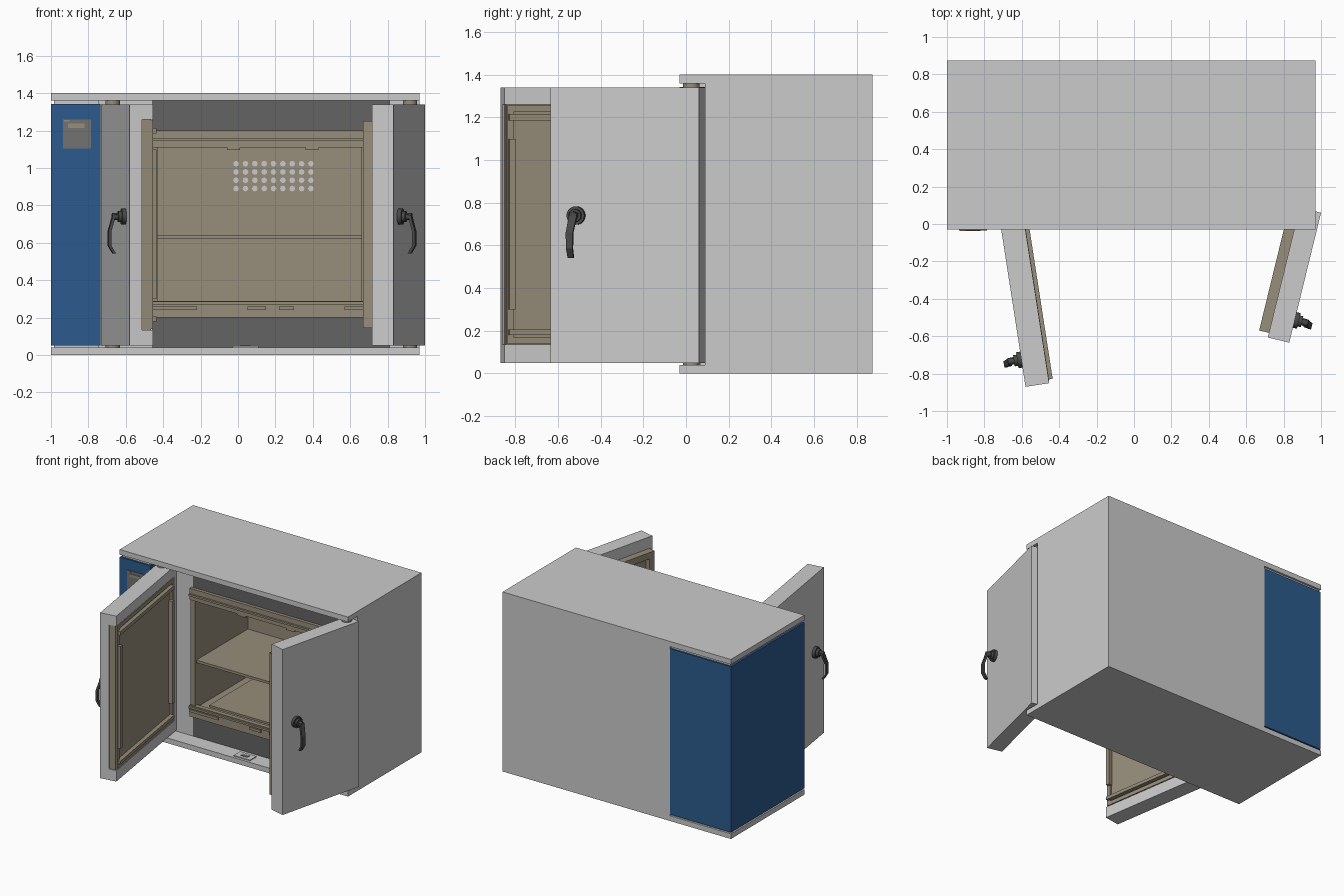
import bpy, bmesh, math
from mathutils import Matrix, Vector

if "Cube" in bpy.data.objects:
    bpy.data.objects.remove(bpy.data.objects["Cube"])


def material(name, rgb):
    m = bpy.data.materials.new(name)
    m.diffuse_color = (*rgb, 1)
    m.use_nodes = True
    m.node_tree.nodes["Principled BSDF"].inputs["Base Color"].default_value = m.diffuse_color
    return m


LIGHT = material("light grey", (0.60, 0.60, 0.60))
DARK = material("dark grey", (0.125, 0.125, 0.125))
TAN = material("tan", (0.31, 0.27, 0.195))
BLUE = material("blue", (0.025, 0.105, 0.27))
BLACK = material("charcoal", (0.065, 0.065, 0.065))
MID = material("panel grey", (0.17, 0.17, 0.17))
IDENT = Matrix.Identity(4)


def finish(name, bm, mat, frame=IDENT, smooth=False):
    bm.transform(frame)
    bmesh.ops.recalc_face_normals(bm, faces=bm.faces)
    me = bpy.data.meshes.new(name)
    bm.to_mesh(me)
    bm.free()
    me.materials.append(mat)
    ob = bpy.data.objects.new(name, me)
    bpy.context.collection.objects.link(ob)
    if smooth:
        bpy.ops.object.select_all(action='DESELECT')
        ob.select_set(True)
        bpy.context.view_layer.objects.active = ob
        bpy.ops.object.shade_smooth_by_angle(angle=math.radians(35))
    return ob


def boxes(name, mat, spans, frame=IDENT):
    """One object from boxes given as (x0, x1, y0, y1, z0, z1)."""
    bm = bmesh.new()
    for x0, x1, y0, y1, z0, z1 in spans:
        m = Matrix.Translation(((x0 + x1) / 2, (y0 + y1) / 2, (z0 + z1) / 2)) \
            @ Matrix.Diagonal((x1 - x0, y1 - y0, z1 - z0, 1))
        bmesh.ops.create_cube(bm, size=1, matrix=m)
    return finish(name, bm, mat, frame)


def cylinders(name, mat, items, frame=IDENT, sides=24, smooth=True):
    """One object from cylinders given as (start, end, radius)."""
    bm = bmesh.new()
    for a, b, r in items:
        a, b = Vector(a), Vector(b)
        d = b - a
        m = Matrix.Translation((a + b) / 2) @ d.to_track_quat('Z', 'Y').to_matrix().to_4x4()
        bmesh.ops.create_cone(bm, cap_ends=True, segments=sides, radius1=r, radius2=r,
                              depth=d.length, matrix=m)
    return finish(name, bm, mat, frame, smooth)


def ring(x0, x1, z0, z1, t, y0, y1):
    """Four boxes forming a rectangular frame in the xz plane."""
    return [(x0, x1, y0, y1, z1 - t, z1), (x0, x1, y0, y1, z0, z0 + t),
            (x0, x0 + t, y0, y1, z0 + t, z1 - t), (x1 - t, x1, y0, y1, z0 + t, z1 - t)]


# Outer shell
boxes("top_slab", LIGHT, [(-1, 0.97, -0.03, 0.875, 1.36, 1.40)])
boxes("bottom_slab", LIGHT, [(-1, 0.97, -0.03, 0.875, 0, 0.04)])
boxes("right_wall", LIGHT, [(0.81, 0.97, 0.09, 0.84, 0.04, 1.36)])
boxes("back_wall", LIGHT, [(-0.475, 0.97, 0.84, 0.875, 0.04, 1.36)])
boxes("left_core", LIGHT, [(-0.985, -0.745, -0.015, 0.1, 0.04, 1.36),
                           (-0.985, -0.46, 0.1, 0.86, 0.04, 1.36)])

# Blue machine compartment cladding
boxes("blue_side_cladding", BLUE, [(-1, -0.735, -0.03, 0.873, 0.05, 1.342),
                                   (-0.735, -0.475, 0.8, 0.873, 0.05, 1.342)])

# Control panel on the blue front
boxes("control_panel", MID, [(-0.935, -0.785, -0.034, -0.028, 1.105, 1.26)])
boxes("control_display", TAN, [(-0.91, -0.82, -0.038, -0.033, 1.215, 1.238),
                               (-0.93, -0.90, -0.037, -0.033, 1.248, 1.256)])

# Dark front surround, with the chamber opening left free
boxes("front_surround", DARK, [
    (-0.46, 0.81, 0.10, 0.13, 1.15, 1.36), (-0.46, 0.81, 0.10, 0.13, 0.04, 0.25),
    (-0.46, -0.44, 0.10, 0.13, 0.25, 1.15), (0.68, 0.81, 0.10, 0.13, 0.25, 1.15)])

# Chamber lining
boxes("chamber_walls", TAN, [
    (-0.45, 0.68, 0.74, 0.76, 0.25, 1.15),
    (-0.45, -0.43, 0.09, 0.74, 0.25, 1.15), (0.66, 0.68, 0.09, 0.74, 0.25, 1.15),
    (-0.43, 0.66, 0.09, 0.74, 1.13, 1.15), (-0.43, 0.66, 0.09, 0.74, 0.25, 0.27)])
boxes("shelf", TAN, [(-0.43, 0.66, 0.10, 0.735, 0.62, 0.64)])
boxes("chamber_floor_tray", TAN, [(-0.36, 0.59, 0.16, 0.70, 0.27, 0.285)])
cylinders("vent_holes", LIGHT,
          [((-0.01 + 0.05 * i, 0.742, 0.89 + 0.0443 * j), (-0.01 + 0.05 * i, 0.736, 0.89 + 0.0443 * j), 0.0155)
           for i in range(9) for j in range(4)], sides=8, smooth=False)

# Rails and posts around the opening
boxes("opening_frame", TAN, [
    (-0.47, 0.70, 0.075, 0.11, 1.11, 1.20), (-0.47, 0.70, 0.06, 0.08, 1.145, 1.16),
    (-0.47, 0.70, 0.075, 0.11, 0.20, 0.29), (-0.47, 0.70, 0.06, 0.08, 0.27, 0.285),
    (-0.47, -0.43, 0.085, 0.11, 0.29, 1.11), (0.66, 0.70, 0.085, 0.11, 0.29, 1.11)]
    + [(x, x + 0.07, 0.08, 0.10, 1.095, 1.115) for x in (-0.06, 0.36)]
    + [(a, b, 0.065, 0.08, 0.24, 0.26)
       for a, b in ((-0.47, -0.22), (0.05, 0.15), (0.22, 0.30), (0.57, 0.70))])

# Latch plate on the bottom slab
boxes("latch_plate", LIGHT, [(-0.03, 0.11, -0.01, 0.07, 0.038, 0.047)])
boxes("latch_slot", MID, [(0.01, 0.07, 0.015, 0.045, 0.046, 0.05)])

# Hinge posts
for side, x in (("left", -0.67), ("right", 0.92)):
    cylinders(side + "_hinge_post", TAN, [((x, 0.025, 0.04), (x, 0.025, 1.36), 0.038)])


def door_frame(corner, free):
    """Door space: x along the door, y from outer face inwards, z up."""
    u = (Vector(free) - Vector(corner)).normalized()
    w = Vector((-u.y, u.x)) if u.x > 0 else Vector((u.y, -u.x))
    return Matrix(((u.x, w.x, 0, corner[0]), (u.y, w.y, 0, corner[1]),
                   (0, 0, 1, 0), (0, 0, 0, 1)))


def handle(side, frame, u):
    cylinders(side + "_handle_rose", BLACK, [
        ((u, 0.005, 0.74), (u, -0.022, 0.74), 0.043),
        ((u, -0.02, 0.74), (u, -0.04, 0.74), 0.030),
        ((u, -0.03, 0.74), (u, -0.072, 0.74), 0.018)], frame)
    # Cranked lever: strip profile extruded along the door
    path = [(-0.045, 0.752), (-0.062, 0.745), (-0.088, 0.66), (-0.088, 0.585), (-0.062, 0.542)]
    bm = bmesh.new()
    rows = []
    for i, (w, z) in enumerate(path):
        half = 0.02 - 0.0015 * i
        shift = 0.012 if i > 1 else 0
        rows.append([bm.verts.new((u + shift + s * half, w + o, z))
                     for s, o in ((-1, -0.008), (1, -0.008), (1, 0.008), (-1, 0.008))])
    for a, b in zip(rows, rows[1:]):
        for k in range(4):
            bm.faces.new((a[k], a[(k + 1) % 4], b[(k + 1) % 4], b[k]))
    bm.faces.new(rows[0])
    bm.faces.new(rows[-1])
    finish(side + "_handle_lever", bm, BLACK, frame)


# Left (wide) door
left = door_frame((-0.73, 0.10), (-0.58, -0.87))
L = 0.982
boxes("left_door", LIGHT, [(0, L, 0, 0.068, 0.05, 1.34),
                           (0, L, 0.068, 0.128, 1.26, 1.34),
                           (0, L, 0.068, 0.128, 0.05, 0.135),
                           (0, 0.06, 0.068, 0.128, 0.135, 1.26)], left)
boxes("left_door_liner", TAN,
      [(0.06, L - 0.008, 0.068, 0.118, 0.135, 1.26)]
      + ring(0.07, L - 0.012, 0.14, 1.255, 0.03, 0.118, 0.13)
      + [(0.10, L - 0.02, 0.118, 0.15, 1.185, 1.215), (0.10, L - 0.02, 0.118, 0.15, 0.18, 0.205),
         (0.10, 0.125, 0.118, 0.15, 0.30, 1.10), (L - 0.05, L - 0.02, 0.118, 0.15, 0.30, 1.10)], left)
handle("left", left, 0.835)

# Right (narrow) door
right = door_frame((1.0, 0.06), (0.83, -0.635))
R = 0.715
boxes("right_door", LIGHT, [(0, R, 0, 0.118, 0.05, 1.34)], right)
boxes("right_door_liner", TAN,
      [(0.10, R - 0.025, 0.118, 0.135, 0.145, 1.25)]
      + ring(0.10, R - 0.025, 0.145, 1.25, 0.05, 0.135, 0.172), right)
handle("right", right, 0.59)
